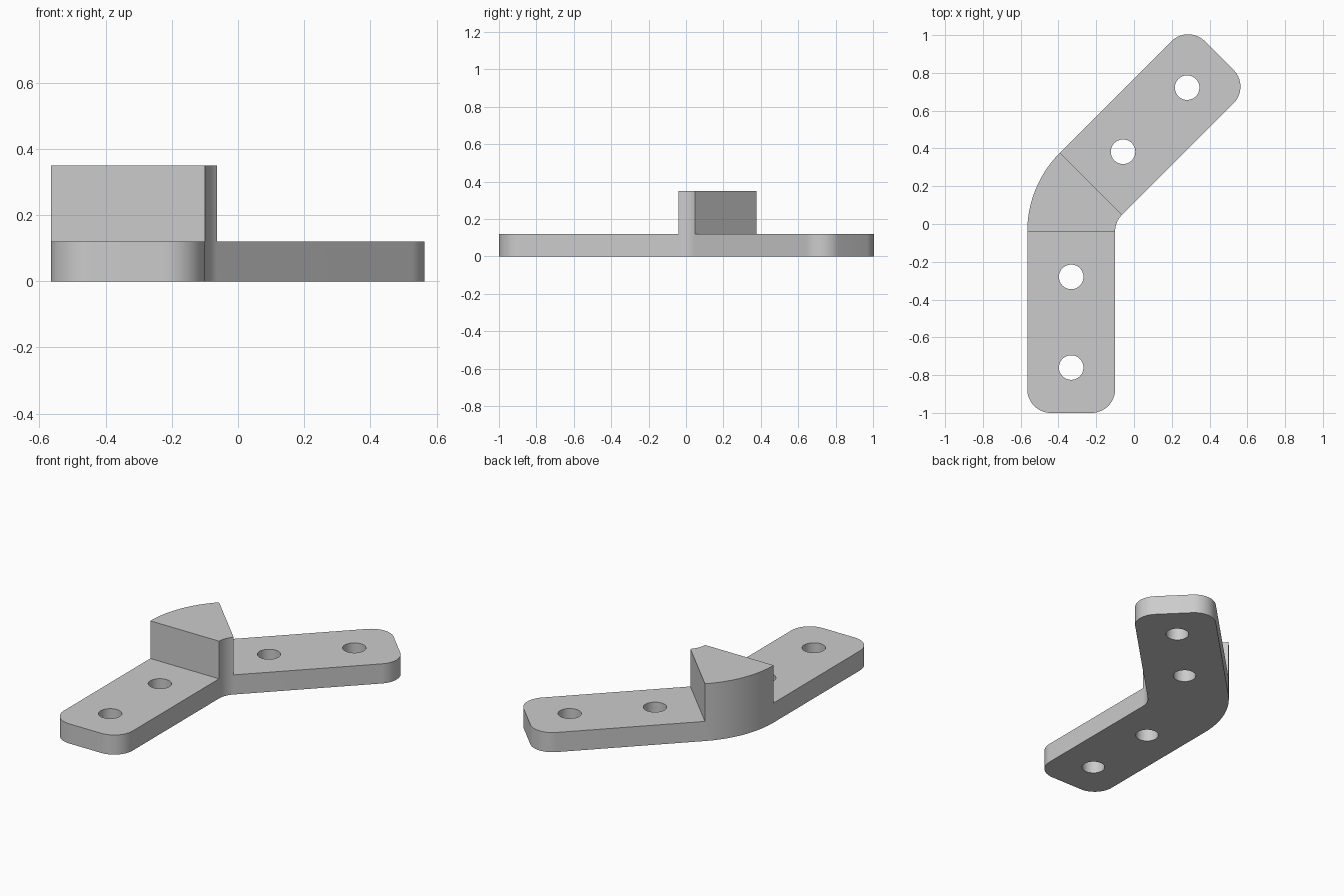
import bpy, bmesh, math
from mathutils import Vector

cube = bpy.data.objects.get("Cube")
if cube:
    bpy.data.objects.remove(cube, do_unlink=True)

PIVOT = Vector((0.025, -0.04))
INNER, OUTER = 0.125, 0.59
ARM, FILLET = 0.96, 0.125
PLATE, BLOCK = 0.12, 0.35
MID = (INNER + OUTER) / 2
BEND = math.radians(45)

grey = bpy.data.materials.new("light grey")
grey.use_nodes = True
colour = (0.6, 0.6, 0.6, 1)
grey.diffuse_color = colour
grey.node_tree.nodes["Principled BSDF"].inputs["Base Color"].default_value = colour


def polar(radius, turn, along=0):
    """Point at a radius from the bend pivot, slid along the arm direction."""
    out = Vector((-math.cos(turn), math.sin(turn)))
    ahead = Vector((math.sin(turn), math.cos(turn)))
    return PIVOT + out * radius + ahead * along


def arc(radius, steps=32):
    return [polar(radius, BEND * i / steps) for i in range(steps + 1)]


def arm_end(turn, sign, steps=16):
    """Rounded free end of an arm, from its outer side to its inner side."""
    points = []
    for radius, start in ((OUTER - FILLET, 0), (INNER + FILLET, math.pi / 2)):
        for i in range(steps + 1):
            a = start + math.pi / 2 * i / steps
            points.append(polar(radius + FILLET * math.cos(a), turn,
                                sign * (ARM - FILLET + FILLET * math.sin(a))))
    return points


# Flat plan: a curved corner sharing one edge with each arm
bm = bmesh.new()
outer = [bm.verts.new((*p, 0)) for p in arc(OUTER)]
inner = [bm.verts.new((*p, 0)) for p in arc(INNER)]
corner = bm.faces.new(outer + inner[::-1])
for turn, sign, k in ((0, -1, 0), (BEND, 1, -1)):
    end = [bm.verts.new((*p, 0)) for p in arm_end(turn, sign)]
    bm.faces.new([outer[k]] + end + [inner[k]])
bmesh.ops.recalc_face_normals(bm, faces=bm.faces)


def raise_faces(faces, height):
    result = bmesh.ops.extrude_face_region(bm, geom=faces, use_keep_orig=False)
    verts = [g for g in result["geom"] if isinstance(g, bmesh.types.BMVert)]
    bmesh.ops.translate(bm, verts=verts, vec=(0, 0, height))
    return [g for g in result["geom"] if isinstance(g, bmesh.types.BMFace)]


# Plate thickness, then the raised corner block
bottom = bmesh.ops.duplicate(bm, geom=bm.faces[:])["geom"]
tops = raise_faces([f for f in bm.faces if f not in bottom], PLATE)
bmesh.ops.remove_doubles(bm, verts=bm.verts, dist=0.0001)
block = [f for f in bm.faces if len(f.verts) == len(outer) * 2
         and f.calc_center_median().z > PLATE / 2]
raise_faces(block, BLOCK - PLATE)
# Remove the old cap under the block, if one was left
for f in [f for f in block if f.is_valid]:
    bm.faces.remove(f)
bmesh.ops.recalc_face_normals(bm, faces=bm.faces)
bmesh.ops.dissolve_limit(bm, angle_limit=math.radians(0.1),
                         verts=bm.verts, edges=bm.edges)
mesh = bpy.data.meshes.new("angled_bracket")
bm.to_mesh(mesh)
bm.free()
bracket = bpy.data.objects.new("angled_bracket", mesh)
bpy.context.collection.objects.link(bracket)
mesh.materials.append(grey)

# Bolt holes through both arms
bpy.context.view_layer.objects.active = bracket
for turn, sign in ((0, -1), (BEND, 1)):
    for along in (0.24, 0.72):
        x, y = polar(MID, turn, sign * along)
        bpy.ops.mesh.primitive_cylinder_add(vertices=48, radius=0.065, depth=1,
                                            location=(x, y, 0))
        cutter = bpy.context.object
        cutter.name = "hole_cutter"
        cutter.hide_render = True
        cutter.data.materials.append(grey)
        bpy.context.view_layer.objects.active = bracket
        cut = bracket.modifiers.new("bolt_hole", "BOOLEAN")
        cut.operation, cut.solver, cut.object = "DIFFERENCE", "EXACT", cutter
        bpy.ops.object.modifier_apply(modifier=cut.name)
        bpy.data.objects.remove(cutter, do_unlink=True)

# Smooth curved walls, crisp rims
bpy.ops.object.select_all(action="DESELECT")
bracket.select_set(True)
bpy.ops.object.shade_smooth_by_angle(angle=math.radians(30))
